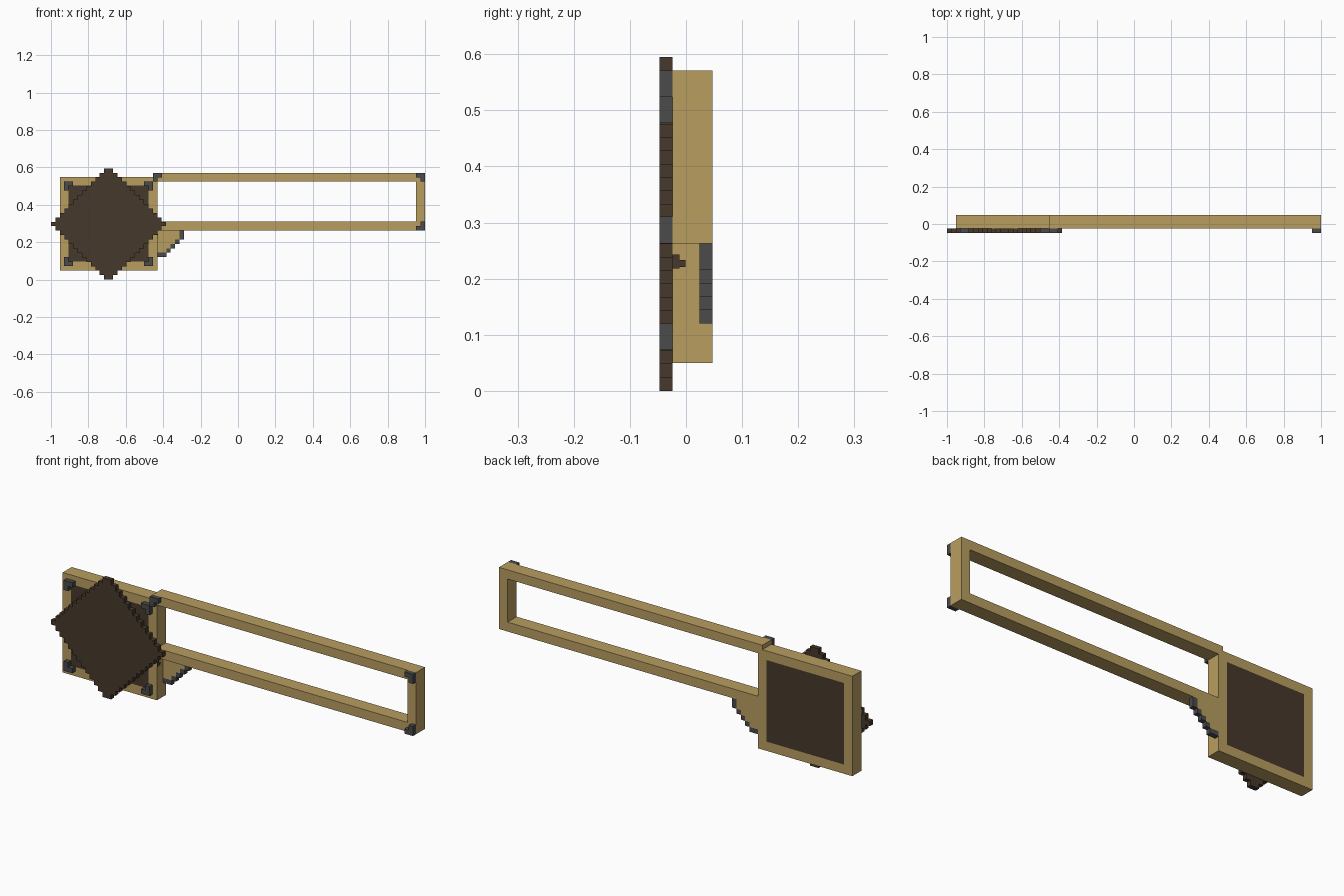
import bpy, bmesh

if "Cube" in bpy.data.objects:
    bpy.data.objects.remove(bpy.data.objects["Cube"])

V = 0.0238                      # one step of the stepped outlines
Y0, Y1, Y2, Y3 = -0.0475, -0.0238, 0.0238, 0.0475


def material(name, rgb):
    m = bpy.data.materials.new(name)
    m.diffuse_color = (*rgb, 1)
    m.use_nodes = True
    m.node_tree.nodes["Principled BSDF"].inputs["Base Color"].default_value = m.diffuse_color
    return m


WOOD = material("golden wood", (0.48, 0.337, 0.117))
DARK = material("dark brown", (0.061, 0.040, 0.025))
STEEL = material("dark grey metal", (0.069, 0.069, 0.069))


def prism(name, loops, y0, y1, mat):
    """Extrude closed x/z outlines from y0 to y1 as one object."""
    bm = bmesh.new()
    for pts in loops:
        face = bm.faces.new([bm.verts.new((x, y0, z)) for x, z in pts])
        out = bmesh.ops.extrude_face_region(bm, geom=[face])["geom"]
        for v in out:
            if isinstance(v, bmesh.types.BMVert):
                v.co.y = y1
    bmesh.ops.recalc_face_normals(bm, faces=bm.faces)
    me = bpy.data.meshes.new(name)
    bm.to_mesh(me)
    bm.free()
    me.materials.append(mat)
    ob = bpy.data.objects.new(name, me)
    bpy.context.collection.objects.link(ob)
    return ob


def rect(x0, x1, z0, z1):
    return [(x0, z0), (x1, z0), (x1, z1), (x0, z1)]


def ell(x, z, sx, sz):
    """L outline two steps wide, outer corner at x, z, growing along sx, sz."""
    a, b = V * sx, V * sz
    return [(x, z), (x + 2 * a, z), (x + 2 * a, z + b), (x + a, z + b),
            (x + a, z + 2 * b), (x, z + 2 * b)]


# square wooden frame with its filled panel
prism("square_frame", [rect(-0.952, -0.905, 0.05, 0.549), rect(-0.478, -0.431, 0.05, 0.549),
                       rect(-0.905, -0.478, 0.05, 0.096), rect(-0.905, -0.478, 0.503, 0.549)],
      Y1, Y3, WOOD)
prism("panel", [rect(-0.905, -0.478, 0.096, 0.503)], Y1, Y3, DARK)

# long open arm
prism("arm_frame", [rect(-0.431, 0.952, 0.525, 0.571), rect(-0.455, -0.431, 0.549, 0.571),
                    rect(-0.431, 0.952, 0.263, 0.310), rect(0.952, 1.0, 0.263, 0.571)],
      Y1, Y3, WOOD)

# stepped diamond plate on the front
cx, rows = -0.692, 25
right = []
for r in range(rows):
    w = (13 - abs(r - 12)) * V * 0.995
    right += [(cx + w, r * V), (cx + w, (r + 1) * V)]
left = [(2 * cx - x, z) for x, z in reversed(right)]
prism("diamond_plate", [right + left], Y0, Y1, DARK)

# metal corner studs on the square frame and brackets on the arm
prism("frame_studs", [ell(x, z, sx, sz) for x, sx in ((-0.930, 1), (-0.455, -1))
                      for z, sz in ((0.073, 1), (0.525, -1))], Y0, Y1, STEEL)
prism("arm_brackets", [ell(-0.455, 0.571, 1, -1), ell(1.0, 0.571, -1, -1),
                       ell(1.0, 0.263, -1, 1)], Y0, Y1, STEEL)

# stepped brace under the arm, edged with metal
gx, gz = -0.431, 0.263
wood, edge = [], []
for r in range(6):
    start = 0 if r == 5 else 6 - max(r, 1)
    end = min(7 - r, 6)
    z0, z1 = gz - (r + 1) * V, gz - r * V
    if start:
        wood.append(rect(gx, gx + start * V, z0, z1))
    edge.append(rect(gx + start * V, gx + end * V, z0, z1))
prism("brace", wood, Y2, Y3, WOOD)
prism("brace_edge", edge, Y2, Y3, STEEL)

# small dark mark on the side of the square frame
prism("side_mark_wide", [rect(-0.431, -0.427, 0.218, 0.243)], Y1, -0.012, DARK)
prism("side_mark_tip", [rect(-0.431, -0.427, 0.221, 0.233)], -0.012, -0.001, DARK)
